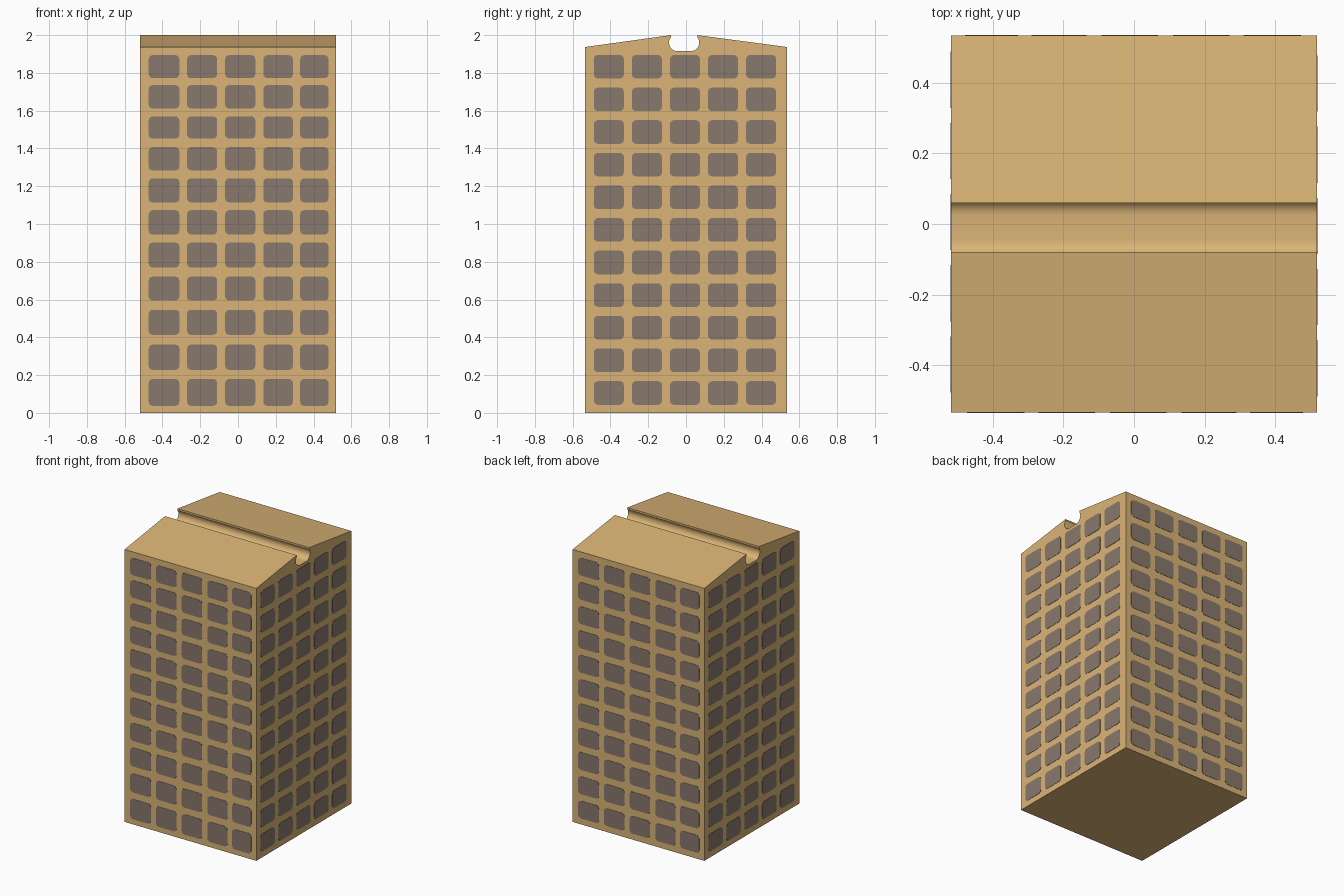
import bpy, bmesh, math
from mathutils import Matrix

if "Cube" in bpy.data.objects:
    bpy.data.objects.remove(bpy.data.objects["Cube"])

HALF_X, HALF_Y = 0.518, 0.534
EAVE, RIDGE = 1.937, 2.0
PLATE = 0.002


def material(name, color):
    m = bpy.data.materials.new(name)
    m.diffuse_color = (*color, 1)
    m.use_nodes = True
    m.node_tree.nodes["Principled BSDF"].inputs["Base Color"].default_value = m.diffuse_color
    return m


def make_object(name, bm, mat):
    bmesh.ops.recalc_face_normals(bm, faces=bm.faces)
    mesh = bpy.data.meshes.new(name)
    bm.to_mesh(mesh)
    bm.free()
    mesh.materials.append(mat)
    obj = bpy.data.objects.new(name, mesh)
    bpy.context.collection.objects.link(obj)
    return obj


tan = material("tan wall", (0.70, 0.455, 0.18))
brown = material("grey brown window", (0.245, 0.188, 0.153))

# Body: side profile with shallow gable and rounded ridge channel, extruded along x
MID, FLAT, R, CZ = -0.01, 0.035, 0.045, 1.96
arc = []
for i in range(11):
    a = math.radians(-90 + 130 * i / 10)
    arc.append((FLAT + R * math.cos(a), CZ + R * math.sin(a)))
arc.append((0.07, RIDGE))
profile = [(-HALF_Y, 0), (HALF_Y, 0), (HALF_Y, EAVE)]
profile += [(MID + y, z) for y, z in reversed(arc)]
profile += [(MID - y, z) for y, z in arc]
profile += [(-HALF_Y, EAVE)]

bm = bmesh.new()
base = bm.faces.new([bm.verts.new((-HALF_X, y, z)) for y, z in profile])
ext = bmesh.ops.extrude_face_region(bm, geom=[base])
bmesh.ops.translate(bm, vec=(2 * HALF_X, 0, 0),
                    verts=[v for v in ext["geom"] if isinstance(v, bmesh.types.BMVert)])
body = make_object("tower_body", bm, tan)
bpy.context.view_layer.objects.active = body
body.select_set(True)
bpy.ops.object.shade_smooth_by_angle(angle=math.radians(30))


def rounded_rect(u0, u1, z0, z1, r=0.022, n=3):
    pts = []
    corners = [(u1 - r, z1 - r), (u0 + r, z1 - r), (u0 + r, z0 + r), (u1 - r, z0 + r)]
    for k, (cu, cz) in enumerate(corners):
        for i in range(n + 1):
            a = math.pi / 2 * (k + i / n)
            pts.append((cu + r * math.cos(a), cz + r * math.sin(a)))
    return pts


# Window plates of one wall, built facing the front and turned about z
def facade(name, cols, rows, dist, turns):
    bm = bmesh.new()
    for u0, u1 in cols:
        for z0, z1 in rows:
            pts = rounded_rect(u0, u1, z0, z1)
            outer = [bm.verts.new((u, -dist - PLATE, z)) for u, z in pts]
            inner = [bm.verts.new((u, -dist, z)) for u, z in pts]
            bm.faces.new(outer)
            bm.faces.new(inner[::-1])
            for i in range(len(pts)):
                bm.faces.new((outer[i - 1], outer[i], inner[i], inner[i - 1]))
    bm.transform(Matrix.Rotation(turns * math.pi / 2, 4, "Z"))
    make_object(name, bm, brown)


front_cols = [(-0.473, -0.31), (-0.27, -0.11), (-0.068, 0.092), (0.134, 0.291), (0.329, 0.479)]
side_cols = [(-0.488 + 0.2015 * i, -0.329 + 0.2015 * i) for i in range(5)]
even_rows = [(0.043 + 0.1727 * i, 0.168 + 0.1727 * i) for i in range(11)]
# Front storeys get taller towards the ground
front_rows = [(0.037, 0.180), (0.228, 0.362), (0.413, 0.546), (0.594, 0.722),
              (0.769, 0.902), (0.944, 1.073), (1.114, 1.242), (1.284, 1.407),
              (1.452, 1.570), (1.611, 1.735), (1.772, 1.894)]

facade("front_windows", front_cols, front_rows, HALF_Y, 0)
facade("right_windows", side_cols, even_rows, HALF_X, 1)
facade("back_windows", front_cols, even_rows, HALF_Y, 2)
facade("left_windows", side_cols, even_rows, HALF_X, 3)
